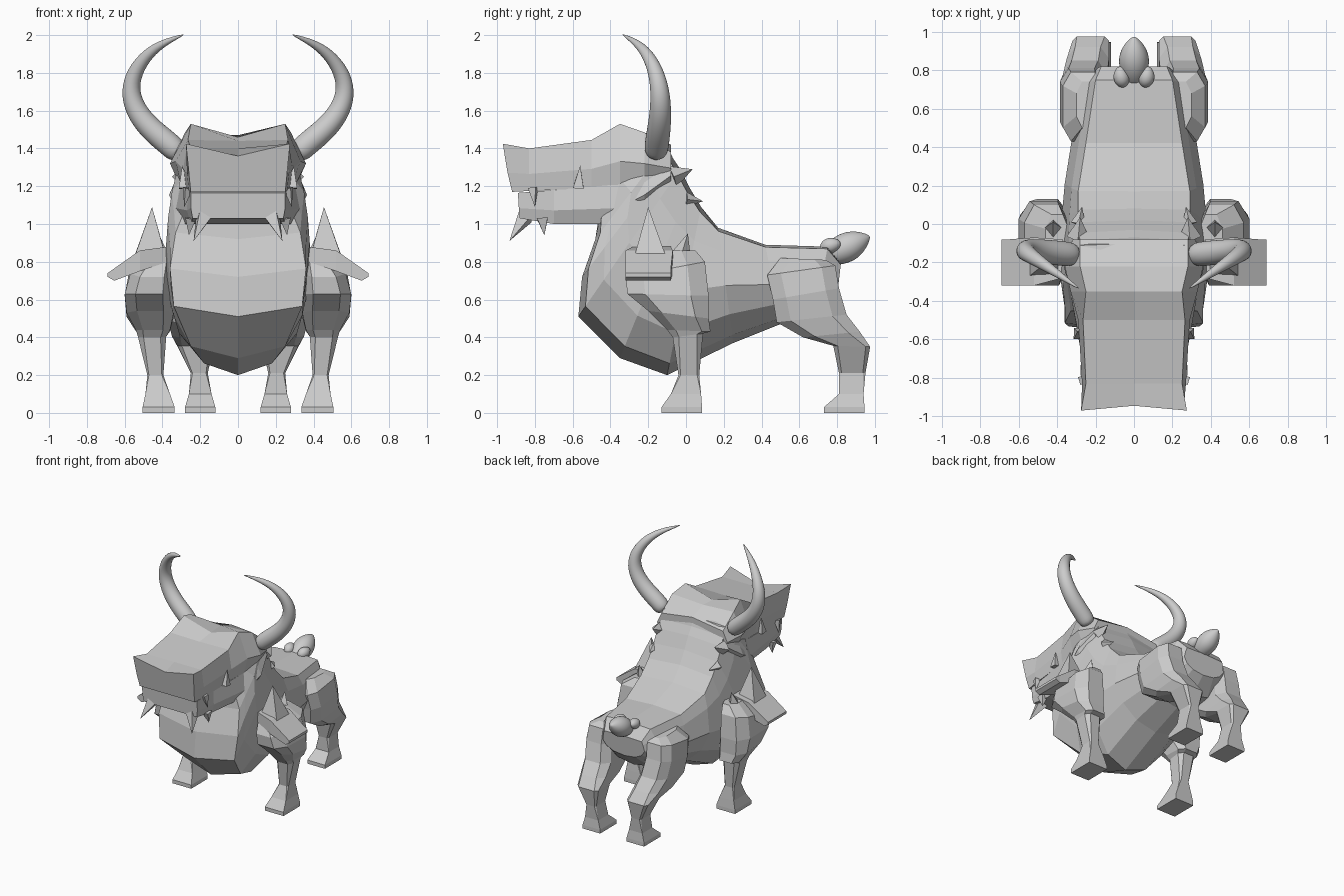
import bpy, bmesh, math
from mathutils import Vector

cube = bpy.data.objects.get("Cube")
if cube:
    bpy.data.objects.remove(cube, do_unlink=True)

grey = bpy.data.materials.new("plain_grey")
grey.use_nodes = True
grey.diffuse_color = (0.6, 0.6, 0.6, 1)
bsdf = next(n for n in grey.node_tree.nodes if n.type == 'BSDF_PRINCIPLED')
bsdf.inputs["Base Color"].default_value = (0.6, 0.6, 0.6, 1)


def finish(name, bm, mirror=False, smooth=False):
    bmesh.ops.remove_doubles(bm, verts=bm.verts, dist=0.0005)
    bmesh.ops.recalc_face_normals(bm, faces=bm.faces)
    for f in bm.faces:
        f.smooth = smooth
    mesh = bpy.data.meshes.new(name)
    bm.to_mesh(mesh)
    bm.free()
    mesh.materials.append(grey)
    obj = bpy.data.objects.new(name, mesh)
    bpy.context.collection.objects.link(obj)
    if mirror:
        obj.modifiers.new("Mirror", 'MIRROR').use_mirror_merge = False
    if smooth:
        sub = obj.modifiers.new("Smooth", 'SUBSURF')
        sub.levels = sub.render_levels = 2
    return obj


def loft(name, rings, **opts):
    """Skin a row of equal-length rings and cap both ends."""
    bm = bmesh.new()
    rows = [[bm.verts.new(p) for p in ring] for ring in rings]
    n = len(rows[0])
    for a, b in zip(rows, rows[1:]):
        for i in range(n):
            j = (i + 1) % n
            bm.faces.new((a[i], a[j], b[j], b[i]))
    bm.faces.new(rows[0])
    bm.faces.new(rows[-1])
    return finish(name, bm, **opts)


def symmetric(half):
    """Close a half ring whose first and last points lie on x = 0."""
    return half + [(-x, y, z) for x, y, z in reversed(half[1:-1])]


def body_ring(by, bz, ty, tz, wb, w, wt):
    steps = [(0, 0), (.07, wb), (.25, w * .68 + wb * .3), (.5, w),
             (.8, (w + wt) / 2), (.97, wt), (1, 0)]
    return symmetric([(x, by + (ty - by) * t, bz + (tz - bz) * t) for t, x in steps])


def head_ring(y, lean, zb, zt, zc, wb, wm, wt):
    return symmetric([(0, y + lean, zb), (wb, y + lean, zb),
                      (wm, y + lean / 2, zb * .6 + zt * .4),
                      (wt, y, zt), (0, y + lean / 2, zc)])


def leg_ring(y0, z0, y1, z1, x0, x1, c):
    """Chamfered rectangle, tilted from the front height z0 to the back height z1."""
    cut = [(c, 0), (1 - c, 0), (1, c), (1, 1 - c), (1 - c, 1), (c, 1), (0, 1 - c), (0, c)]
    return [(x0 + (x1 - x0) * u, y0 + (y1 - y0) * v, z0 + (z1 - z0) * v) for u, v in cut]


def tube(name, path, ref, **opts):
    """Smooth horn-like form along a path of (x, y, z, radius)."""
    pts = [Vector(p[:3]) for p in path]
    rings = []
    for i, p in enumerate(pts):
        d = (pts[min(i + 1, len(pts) - 1)] - pts[max(i - 1, 0)]).normalized()
        u = d.cross(Vector(ref)).normalized()
        v = d.cross(u)
        r = path[i][3] * 1.1
        rings.append([p + r * (u * math.cos(k * math.tau / 8) + v * math.sin(k * math.tau / 8))
                      for k in range(8)])
    return loft(name, rings, smooth=True, **opts)


def spikes(name, items, sides=4):
    """Mirrored set of straight spikes: base, tip, base radius."""
    bm = bmesh.new()
    for base, tip, r in items:
        b, t = Vector(base), Vector(tip)
        q = (t - b).to_track_quat('Z', 'Y')
        ring = [bm.verts.new(b + q @ Vector((r * math.cos(k * math.tau / sides),
                                             r * math.sin(k * math.tau / sides), 0)))
                for k in range(sides)]
        top = bm.verts.new(t)
        bm.faces.new(ring)
        for k in range(sides):
            bm.faces.new((ring[k], ring[(k + 1) % sides], top))
    return finish(name, bm, mirror=True)


# Barrel body, from rump round the belly and up into the neck
loft("body", [body_ring(*s) for s in (
    (.80, .62, .82, .79, .10, .19, .17),
    (.68, .50, .75, .88, .14, .27, .20),
    (.50, .47, .42, .89, .16, .32, .25),
    (.25, .37, .17, .98, .18, .36, .29),
    (-.10, .20, .08, 1.09, .18, .38, .29),
    (-.35, .29, .02, 1.19, .25, .39, .29),
    (-.57, .51, -.03, 1.29, .34, .38, .29),
    (-.55, .72, -.07, 1.35, .36, .37, .28),
    (-.48, .92, -.10, 1.42, .33, .35, .28),
    (-.46, 1.05, -.25, 1.44, .28, .29, .25))])

# Upper head with raised brow and flared nose corners
loft("upper_head", [head_ring(*s) for s in (
    (-.97, .05, 1.17, 1.425, 1.36, .25, .26, .275),
    (-.83, 0, 1.175, 1.40, 1.40, .26, .27, .25),
    (-.50, 0, 1.19, 1.445, 1.44, .28, .29, .265),
    (-.35, 0, 1.20, 1.53, 1.46, .30, .33, .25),
    (-.22, 0, 1.21, 1.485, 1.47, .31, .36, .28),
    (-.08, 0, 1.24, 1.38, 1.42, .28, .32, .28))])

# Lower jaw widening into the cheeks
loft("lower_jaw", [head_ring(*s) for s in (
    (-.89, .01, 1.03, 1.165, 1.165, .24, .25, .25),
    (-.70, 0, 1.00, 1.18, 1.18, .25, .27, .265),
    (-.36, 0, 1.00, 1.21, 1.21, .29, .33, .30),
    (-.22, 0, 1.09, 1.25, 1.25, .31, .365, .32),
    (-.08, 0, 1.20, 1.34, 1.34, .29, .32, .29))])

# Legs with shoulders, hips and hooves
loft("front_legs", [leg_ring(*s) for s in (
    (-.25, .86, .05, .86, .34, .46, .25),
    (-.32, .72, .10, .80, .34, .57, .22),
    (-.31, .63, .12, .62, .34, .60, .22),
    (-.20, .54, .12, .50, .34, .59, .22),
    (-.10, .44, .13, .43, .36, .54, .2),
    (-.07, .40, .09, .42, .38, .53, .2),
    (-.04, .20, .07, .20, .395, .48, .1),
    (-.08, .10, .08, .10, .36, .49, 0),
    (-.13, .03, .085, .03, .335, .505, 0),
    (-.13, 0, .085, 0, .335, .505, 0))], mirror=True)
loft("hind_legs", [leg_ring(*s) for s in (
    (.50, .82, .74, .81, .18, .30, .25),
    (.43, .73, .79, .78, .16, .37, .2),
    (.46, .60, .81, .66, .16, .385, .2),
    (.48, .48, .85, .52, .14, .37, .2),
    (.62, .40, .92, .43, .13, .35, .2),
    (.78, .355, .975, .35, .13, .32, .12),
    (.81, .21, .95, .21, .16, .25, .1),
    (.81, .10, .94, .10, .14, .26, 0),
    (.73, .03, .945, .03, .12, .28, 0),
    (.73, 0, .945, 0, .12, .28, 0))], mirror=True)

# Sloping shoulder plates and their spikes
loft("shoulder_plates", [
    [(x, y0, zb), (x, y1, zb), (x, y1, zt), (x, y0, zt)] for x, y0, y1, zb, zt in (
        (.37, -.28, -.08, .80, .88), (.52, -.32, -.07, .75, .86),
        (.655, -.32, -.08, .70, .765), (.69, -.32, -.08, .72, .74))], mirror=True)
spikes("shoulder_spikes", [
    ((.465, -.19, .81), (.455, -.20, 1.09), .125),
    ((.42, -.03, .82), (.42, .01, .95), .06)])

# Teeth and neck thorns
spikes("teeth", [
    ((.18, -.85, 1.04), (.235, -.935, .91), .05),
    ((.25, -.76, 1.03), (.26, -.75, .94), .04),
    ((.265, -.81, 1.19), (.285, -.80, 1.09), .03),
    ((.285, -.57, 1.19), (.295, -.56, 1.31), .04)])
spikes("neck_thorns", [
    ((.29, -.07, 1.25), (.28, .035, 1.29), .06),
    ((.29, .00, 1.13), (.27, .09, 1.12), .04)])

# Sweeping horns
tube("horns", [(.30, -.16, 1.36, .06), (.36, -.155, 1.42, .065), (.45, -.145, 1.49, .063),
               (.53, -.135, 1.58, .058), (.57, -.135, 1.68, .052), (.56, -.15, 1.78, .044),
               (.50, -.19, 1.88, .034), (.41, -.25, 1.955, .022), (.28, -.34, 2.005, .003)],
     (0, 1, 0), mirror=True)

# Short tail with two side lobes
tube("tail", [(0, .71, .81, .03), (0, .78, .845, .07), (0, .86, .88, .085),
              (0, .93, .915, .055), (0, .975, .935, .006)], (1, 0, 0))
tube("tail_lobes", [(.055, .71, .87, .015), (.06, .74, .88, .042),
                    (.07, .78, .89, .042), (.075, .82, .90, .015)], (1, 0, 0), mirror=True)
